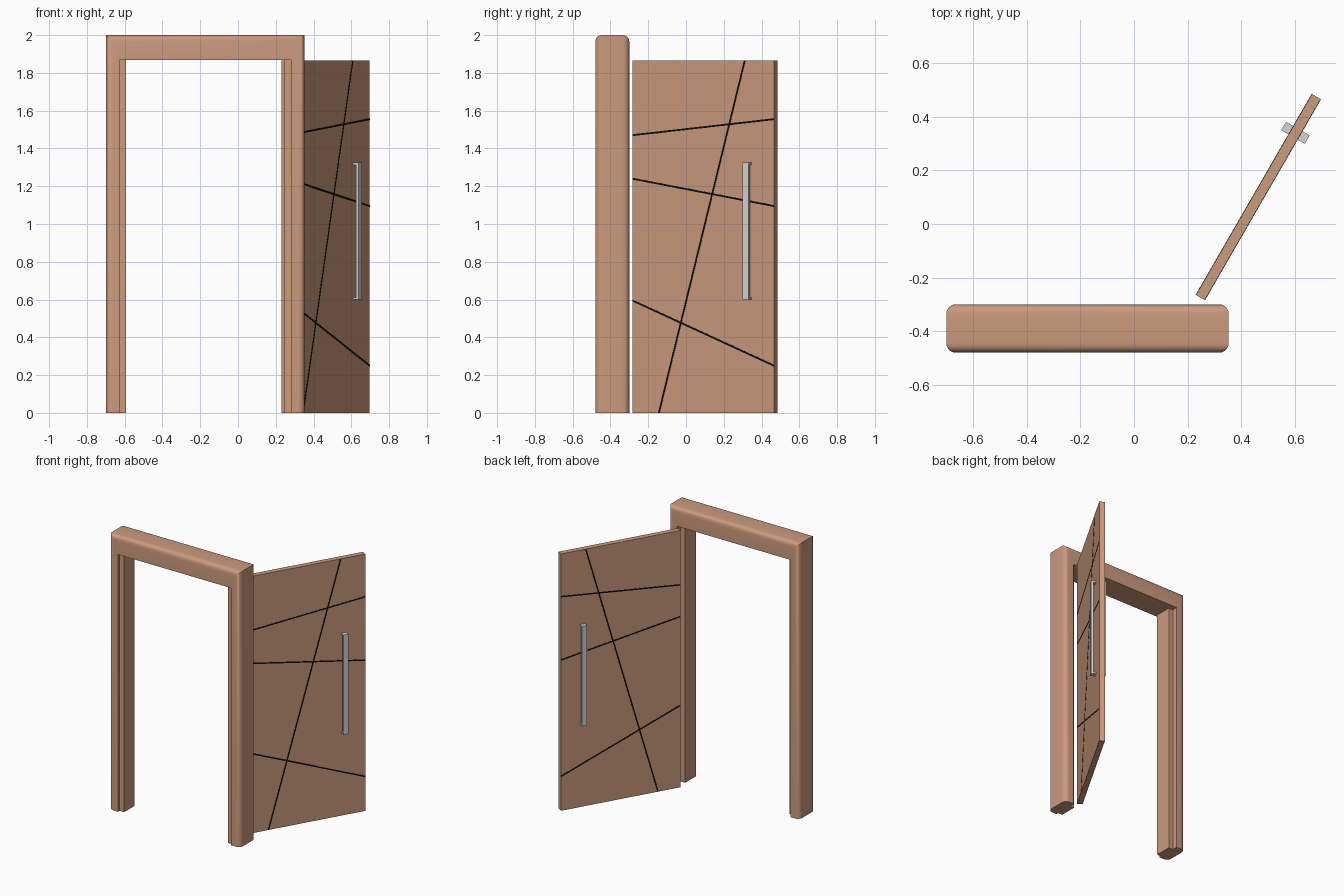
import bpy, bmesh, math
from mathutils import Matrix, Vector

if "Cube" in bpy.data.objects:
    bpy.data.objects.remove(bpy.data.objects["Cube"])


def material(name, rgb):
    m = bpy.data.materials.new(name)
    m.diffuse_color = (*rgb, 1)
    m.use_nodes = True
    m.node_tree.nodes["Principled BSDF"].inputs["Base Color"].default_value = m.diffuse_color
    return m


WOOD = material("warm_wood", (0.60, 0.325, 0.205))
METAL = material("light_metal", (0.66, 0.66, 0.66))
BLACK = material("black_groove", (0.004, 0.004, 0.004))


def finish(name, bm, mat, matrix=None):
    bmesh.ops.recalc_face_normals(bm, faces=bm.faces)
    me = bpy.data.meshes.new(name)
    bm.to_mesh(me)
    bm.free()
    me.materials.append(mat)
    ob = bpy.data.objects.new(name, me)
    bpy.context.collection.objects.link(ob)
    if matrix:
        ob.matrix_world = matrix
    return ob


def prism(points, y0, y1):
    """Outline in x,z pushed from y0 to y1."""
    bm = bmesh.new()
    face = bm.faces.new([bm.verts.new((x, y0, z)) for x, z in points])
    new = bmesh.ops.extrude_face_region(bm, geom=[face])["geom"]
    bmesh.ops.translate(bm, vec=(0, y1 - y0, 0),
                        verts=[v for v in new if isinstance(v, bmesh.types.BMVert)])
    return bm


def box(name, x, y, z, mat, matrix=None):
    pts = [(x[0], z[0]), (x[1], z[0]), (x[1], z[1]), (x[0], z[1])]
    return finish(name, prism(pts, *y), mat, matrix)


# Door casing: an arch outline with rounded outer edges
L, R, POST, HEAD = -0.70, 0.353, 0.072, 1.868
bm = prism([(L, 0), (L, 2), (R, 2), (R, 0), (R - POST, 0), (R - POST, HEAD),
            (L + POST, HEAD), (L + POST, 0)], -0.48, -0.30)


def outer(v):
    return abs(v.co.x - L) < 1e-4 or abs(v.co.x - R) < 1e-4


edges = [e for e in bm.edges if all(outer(v) for v in e.verts)
         and abs(e.verts[0].co.y - e.verts[1].co.y) < 1e-4]
bmesh.ops.bevel(bm, geom=edges, offset=0.034, segments=6, profile=0.5, affect='EDGES')
casing = finish("door_casing", bm, WOOD)
bpy.context.view_layer.objects.active = casing
casing.select_set(True)
bpy.ops.object.shade_smooth_by_angle(angle=math.radians(35))

# Stops on the inside of both posts, leaving a rebate for the door
for side, x in (("left", (L + POST, L + 0.108)), ("right", (R - 0.108, R - POST))):
    box(side + "_stop", x, (-0.462, -0.34), (0, HEAD), WOOD)

# Open door leaf: local x runs from hinge to free edge, local y is thickness
W, H, T = 0.866, 1.865, 0.019
hinge = (Matrix.Translation((0.2475, -0.2745, 0))
         @ Matrix.Rotation(math.radians(60), 4, 'Z'))
box("door_leaf", (0, W), (-T, T), (0, H), WOOD, hinge)

# Thin black inlay lines seen on both faces
GROOVES = [((0.162, 0), (0.687, H)), ((0, 1.47), (W, 1.555)),
           ((0, 1.24), (W, 1.095)), ((0, 0.595), (W, 0.25))]
for i, (a, b) in enumerate(GROOVES):
    a, b = Vector(a), Vector(b)
    d = b - a
    steep = d.y > d.x
    # the offset runs along the door edge so the ends stay flush
    half = 0.0048 * d.length / (d.y if steep else d.x)
    o = Vector((half, 0)) if steep else Vector((0, half))
    inset = d * 0.0005
    a, b = a + inset, b - inset
    for face, s in (("front", -1), ("back", 1)):
        finish(f"{face}_groove_{i + 1}", prism([a - o, b - o, b + o, a + o],
               s * (T - 0.001), s * (T + 0.0012)), BLACK, hinge)

# Pull handles on both faces: flat bar with a short mount at each end
HX = (0.692, 0.728)
for face, s in (("front", -1), ("back", 1)):
    box(face + "_handle_bar", HX, sorted((s * 0.036, s * 0.051)), (0.60, 1.325), METAL, hinge)
    for end, z in (("lower", (0.60, 0.612)), ("upper", (1.313, 1.325))):
        box(f"{face}_{end}_mount", HX, sorted((s * T, s * 0.037)), z, METAL, hinge)
